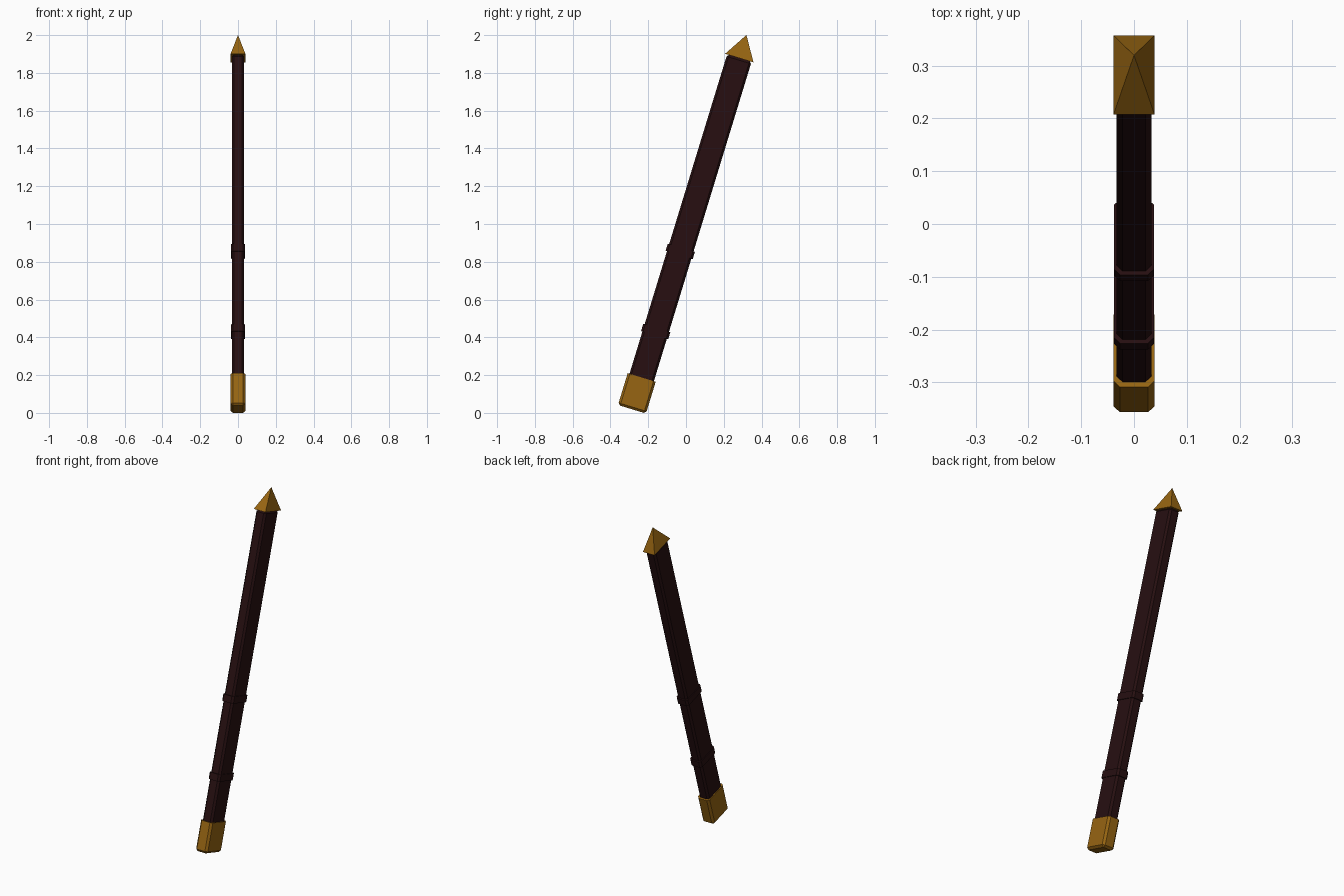
import bpy, bmesh, math
from mathutils import Matrix, Vector

if "Cube" in bpy.data.objects:
    bpy.data.objects.remove(bpy.data.objects["Cube"])

# Local frame: staff axis along +z from the pommel bottom, then tilted back
TILT = Matrix.Translation((0, -0.286, 0.0192)) @ Matrix.Rotation(math.radians(-17), 4, 'X')


def material(name, color):
    m = bpy.data.materials.new(name)
    m.diffuse_color = (*color, 1)
    m.use_nodes = True
    m.node_tree.nodes["Principled BSDF"].inputs["Base Color"].default_value = m.diffuse_color
    return m


gold = material("gold", (0.31, 0.13, 0.006))
wood = material("dark_wood", (0.02, 0.0048, 0.0055))


def finish(name, bm, mat):
    bmesh.ops.recalc_face_normals(bm, faces=bm.faces)
    bm.transform(TILT)
    me = bpy.data.meshes.new(name)
    bm.to_mesh(me)
    bm.free()
    me.materials.append(mat)
    ob = bpy.data.objects.new(name, me)
    bpy.context.collection.objects.link(ob)
    return ob


def bar(name, width, depth, z0, z1, chamfer, mat, ends):
    """Chamfered block; ends lists the z levels whose rim is chamfered too."""
    bm = bmesh.new()
    bmesh.ops.create_cube(bm, size=1)
    for v in bm.verts:
        v.co = Vector((v.co.x * width, v.co.y * depth, z1 if v.co.z > 0 else z0))
    edges = []
    for e in bm.edges:
        a, b = (v.co.z for v in e.verts)
        if abs(a - b) > 1e-6 or any(abs(a - z) < 1e-6 for z in ends):
            edges.append(e)
    bmesh.ops.bevel(bm, geom=edges, offset=chamfer, segments=1, affect='EDGES')
    return finish(name, bm, mat)


# Long shaft
bar("shaft", 0.066, 0.135, 0.02, 1.944, 0.011, wood, [0.02, 1.944])

# Two raised bands
for name, z in (("lower_band", 0.43), ("upper_band", 0.874)):
    bar(name, 0.075, 0.15, z - 0.02, z + 0.02, 0.011, wood, [])

# Pommel cap at the foot
bar("foot_cap", 0.078, 0.155, 0.0, 0.176, 0.012, gold, [0.0])

# Pyramid point at the top
bm = bmesh.new()
base = [bm.verts.new((sx * 0.039, sy * 0.0785, 1.944))
        for sx, sy in ((-1, -1), (1, -1), (1, 1), (-1, 1))]
apex = bm.verts.new((0, 0, 2.072))
bm.faces.new(base)
for i in range(4):
    bm.faces.new((base[i], base[(i + 1) % 4], apex))
finish("point", bm, gold)
